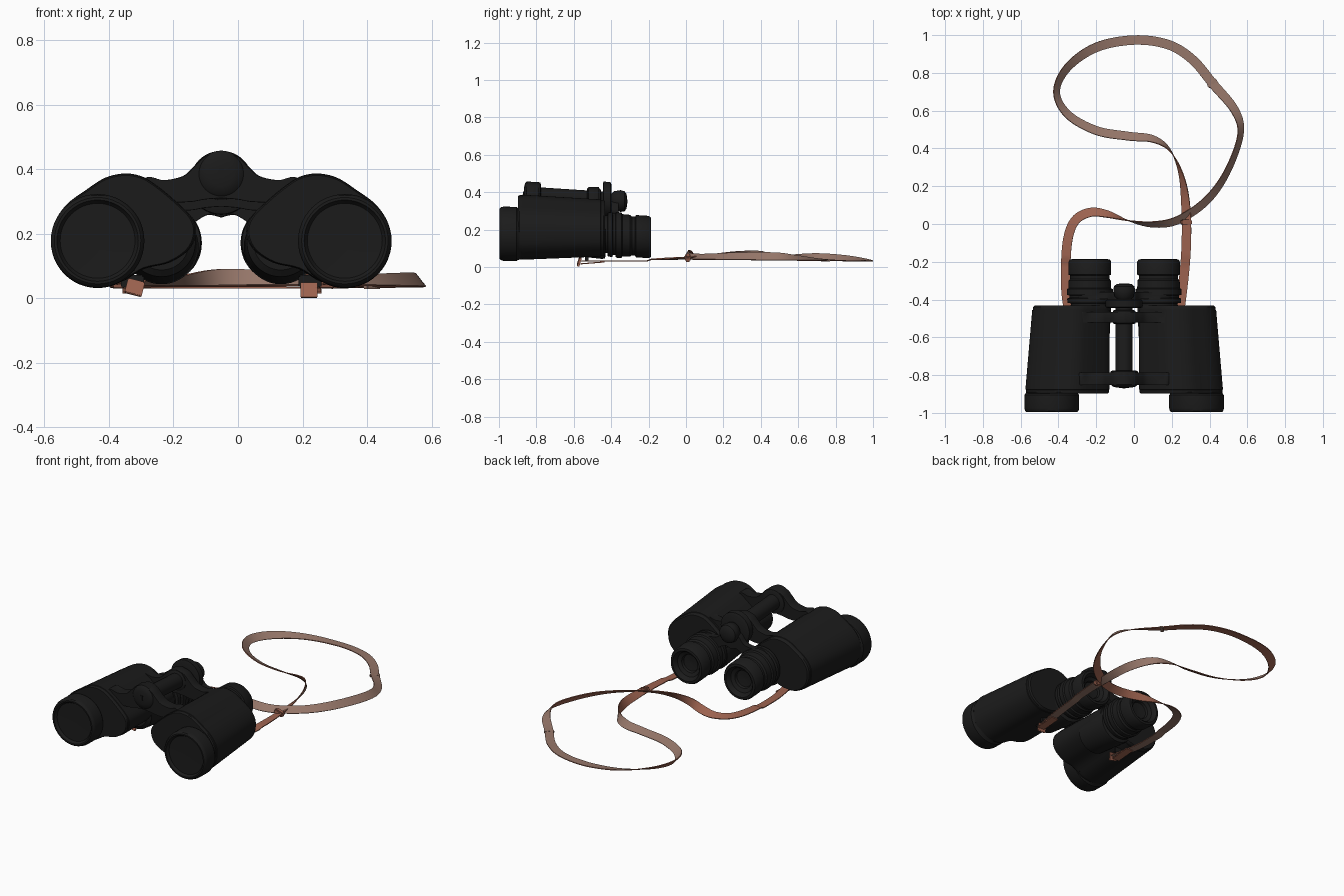
import bpy, bmesh, math
from mathutils import Vector

if "Cube" in bpy.data.objects:
    bpy.data.objects.remove(bpy.data.objects["Cube"])

CX = -0.052        # centre line of the binoculars
SLOPE = -0.065     # barrels dip slightly toward the back


def material(name, r, g, b):
    m = bpy.data.materials.new(name)
    m.use_nodes = True
    m.diffuse_color = (r, g, b, 1)
    bsdf = m.node_tree.nodes["Principled BSDF"]
    bsdf.inputs["Base Color"].default_value = (r, g, b, 1)
    bsdf.inputs["Roughness"].default_value = 0.7
    return m


BLACK = material("black", 0.011, 0.011, 0.011)
RED = material("red_brown_leather", 0.34, 0.125, 0.08)
PALE = material("pale_leather_backing", 0.30, 0.18, 0.14)


def finish(name, bm, *mats, angle=35):
    bmesh.ops.recalc_face_normals(bm, faces=bm.faces)
    mesh = bpy.data.meshes.new(name)
    bm.to_mesh(mesh)
    bm.free()
    ob = bpy.data.objects.new(name, mesh)
    bpy.context.collection.objects.link(ob)
    for m in mats:
        mesh.materials.append(m)
    bpy.ops.object.select_all(action='DESELECT')
    ob.select_set(True)
    bpy.context.view_layer.objects.active = ob
    bpy.ops.object.shade_smooth_by_angle(angle=math.radians(angle))
    return ob


def loft(name, rings, mat):
    """Skin a row of closed rings and cap both ends."""
    bm = bmesh.new()
    rows = [[bm.verts.new(p) for p in ring] for ring in rings]
    n = len(rows[0])
    for a, b in zip(rows, rows[1:]):
        for i in range(n):
            j = (i + 1) % n
            bm.faces.new((a[i], a[j], b[j], b[i]))
    bm.faces.new(rows[0])
    bm.faces.new(rows[-1])
    return finish(name, bm, mat)


def lathe(name, x, y0, z0, profile, slope=SLOPE, sides=48):
    """Turned part along y; profile holds (y, radius)."""
    turn = [i * math.tau / sides for i in range(sides)]
    rings = [[(x + r * math.cos(a), y, z0 + slope * (y - y0) + r * math.sin(a))
              for a in turn] for y, r in profile]
    return loft(name, rings, BLACK)


def spline(pts, steps, closed):
    """Catmull-Rom samples through points of any size."""
    pts = [Vector(p) for p in pts]
    n = len(pts)
    pick = (lambda i: pts[i % n]) if closed else (lambda i: pts[max(0, min(n - 1, i))])
    out = []
    for i in range(n if closed else n - 1):
        a, b, c, d = (pick(i + k) for k in (-1, 0, 1, 2))
        for s in range(steps):
            t = s / steps
            out.append(0.5 * (2 * b + (c - a) * t + (2 * a - 5 * b + 4 * c - d) * t ** 2
                              + (3 * b - a - 3 * c + d) * t ** 3))
    return out if closed else out + [pts[-1]]


def box(name, centre, size, mat, tilt=0):
    bm = bmesh.new()
    bmesh.ops.create_cube(bm, size=1)
    bmesh.ops.scale(bm, vec=size, verts=bm.verts)
    bmesh.ops.bevel(bm, geom=bm.edges[:], offset=min(size) * 0.2, segments=2, affect='EDGES')
    ob = finish(name, bm, mat)
    ob.location = centre
    ob.rotation_euler = tilt if tilt else (0, 0, 0)
    return ob


# Prism housings: outline across the barrel, tapering toward the back
outline = spline([(.30, .388), (.36, .375), (.42, .337), (.48, .292), (.518, .235),
                  (.524, .17), (.505, .105), (.45, .055), (.385, .038), (.31, .05),
                  (.24, .09), (.16, .11), (.10, .15), (.078, .20), (.09, .25),
                  (.15, .31), (.21, .358), (.25, .38)], 5, True)
sections = [(-.897, .96), (-.89, .985), (-.878, .985), (-.876, 1), (-.66, 1),
            (-.456, 1), (-.454, .985), (-.44, .985), (-.432, .95)]

for side, label in ((-1, "right"), (1, "left")):
    rings = []
    for y, s in sections:
        t = (y + .9) / .47
        ring = []
        for u, z in outline:
            u, z = .29 + (u - .29) * s, .2 + (z - .2) * s
            u = .078 + (u - .078) * (1 - .09 * t)
            z = z + t * (.05 - .135 * (z - .03) - .03)
            ring.append((CX + side * u, y, z))
        rings.append(ring)
    loft(label + "_prism_housing", rings, BLACK)

    # Rear prism bulge that carries the eyepiece
    lathe(label + "_rear_prism_bulge", CX + side * .185, -.43, .157,
          [(-.67, .085), (-.655, .105), (-.45, .115), (-.435, .112), (-.43, .1)])

    # Objective barrel with rim and recessed glass
    lathe(label + "_objective", CX + side * .383, -.93, .177,
          [(-.87, .13), (-.9, .14), (-.905, .145), (-.975, .145), (-.99, .141), (-.996, .134),
           (-.996, .126), (-.985, .12), (-.98, .116), (-.976, .02)], -.02)

    # Eyepiece: focusing collar, neck and hollow eyecup
    lathe(label + "_eyepiece", CX + side * .182, -.3, .167,
          [(-.45, .1), (-.42, .1), (-.418, .118), (-.395, .12), (-.39, .108), (-.378, .108),
           (-.375, .122), (-.345, .122), (-.34, .113), (-.3, .112), (-.29, .104), (-.272, .104),
           (-.268, .113), (-.2, .113), (-.188, .106), (-.186, .092), (-.2, .08), (-.212, .076),
           (-.222, .055), (-.235, .05), (-.24, .01)])

    # Strap lug under the housing
    box(label + "_strap_lug", (CX + side * .275, -.53, .052), (.07, .02, .04), BLACK)


def bridge(name, half, y0, y1, dz):
    """Symmetric plate cut from half an outline."""
    pts = spline(half, 5, False)
    full = [(u, z) for u, z in pts] + [(-u, z) for u, z in reversed(pts[1:-1])]
    ring = lambda y, s: [(CX + u * s, y, .35 + (z - .35) * s + dz) for u, z in full]
    e = .006
    loft(name, [ring(y0, .975), ring(y0 + e, 1), ring(y1 - e, 1), ring(y1, .975)], BLACK)


# Hinge bridges, front and rear
arm = [(0, .455), (.05, .441), (.085, .408), (.12, .378), (.18, .366), (.225, .376),
       (.245, .36), (.235, .325), (.17, .30), (.10, .298), (.05, .306), (0, .31)]
bridge("front_bridge", arm, -.853, -.785, 0)
bridge("rear_bridge", arm, -.522, -.465, -.026)

# Arms that tie the eyepieces to the focus shaft
bridge("eyepiece_bridge", [(0, .36), (.05, .345), (.09, .30), (.14, .288), (.20, .286),
                           (.25, .25), (.2, .2), (.12, .21), (.075, .24), (.04, .258),
                           (0, .25)], -.398, -.36, 0)

# Hinge shaft, front cap, focus wheel and rear knob on one axis
parts = {
    "hinge_shaft": [(-.82, .045), (-.42, .045)],
    "front_cap": [(-.868, .01), (-.866, .04), (-.86, .062), (-.85, .072), (-.78, .072), (-.775, .06)],
    "hinge_collar": [(-.53, .052), (-.525, .06), (-.46, .06), (-.455, .05)],
    "focus_wheel": [(-.445, .085), (-.44, .098), (-.405, .098), (-.398, .085)],
    "rear_knob": [(-.4, .035), (-.385, .05), (-.35, .058), (-.33, .054), (-.318, .04), (-.314, .01)],
}
for part, profile in parts.items():
    lathe(part, CX, -.86, .386, profile)
box("front_screw", (CX, -.868, .388), (.016, .008, .03), BLACK)

# Neck strap: (x, y, twist in quarter turns) along a half-twisted ribbon
path = spline([(.22, -.57, 2), (.25, -.4, 2), (.275, -.15, 2), (.275, .08, 1.75),
               (.25, .26, 1.3), (.19, .39, .9), (.1, .45, .5), (-.03, .465, .3),
               (-.2, .495, .3), (-.35, .58, .4), (-.41, .7, .55), (-.35, .83, .4),
               (-.2, .935, .15), (0, .974, 0), (.18, .95, 0), (.31, .87, 0),
               (.42, .74, -.1), (.535, .6, -.35), (.563, .47, -.6), (.49, .27, -.55),
               (.38, .12, -.4), (.23, .02, -.4), (.1, -.002, -.6), (-.03, .018, -1),
               (-.14, .052, -1.5), (-.23, .062, -1.75), (-.31, .02, -1.85),
               (-.35, -.08, -1.9), (-.362, -.25, -2), (-.355, -.4, -2), (-.32, -.57, -2)],
              8, False)
bm = bmesh.new()
rows = []
up = Vector((0, 0, 1))
for i, (x, y, twist) in enumerate(path):
    nxt, prev = path[min(i + 1, len(path) - 1)], path[max(i - 1, 0)]
    along = Vector((nxt.x - prev.x, nxt.y - prev.y, 0)).normalized()
    t = twist * math.pi / 2
    wide = up.cross(along) * math.cos(t) + up * math.sin(t)
    thick = along.cross(wide) * .0025
    z = .032 + .024 * abs(math.sin(t)) + .01 * max(0, 1 - abs(y)) * (y > -.2)
    c = Vector((x, y, z))
    wide *= .025
    rows.append([bm.verts.new(p) for p in (c - wide + thick, c + wide + thick,
                                           c + wide - thick, c - wide - thick)])
for a, b in zip(rows, rows[1:]):
    for k in range(4):
        face = bm.faces.new((a[k], a[(k + 1) % 4], b[(k + 1) % 4], b[k]))
        face.material_index = 1 if k == 0 else 0     # pale backing on one side
bm.faces.new(rows[0])
bm.faces.new(rows[-1])
finish("neck_strap", bm, RED, PALE)

# Folded strap ends and keepers
for x, roll, label in ((-.32, .25, "right"), (.22, 0, "left")):
    lift = .033 if roll else .025
    box(label + "_strap_fold", (x, -.57, lift), (.054, .012, .048), RED, (-.3, roll, 0))
    box(label + "_strap_tail", (x + .1 * (x - CX) / 2, -.5, .022), (.05, .13, .006), RED, (.08, 0, 0))
box("strap_keeper", (.277, .01, .05), (.058, .03, .03), RED, (0, .35, 0))
box("strap_joint", (.415, .745, .035), (.058, .02, .012), PALE, (0, 0, .75))
